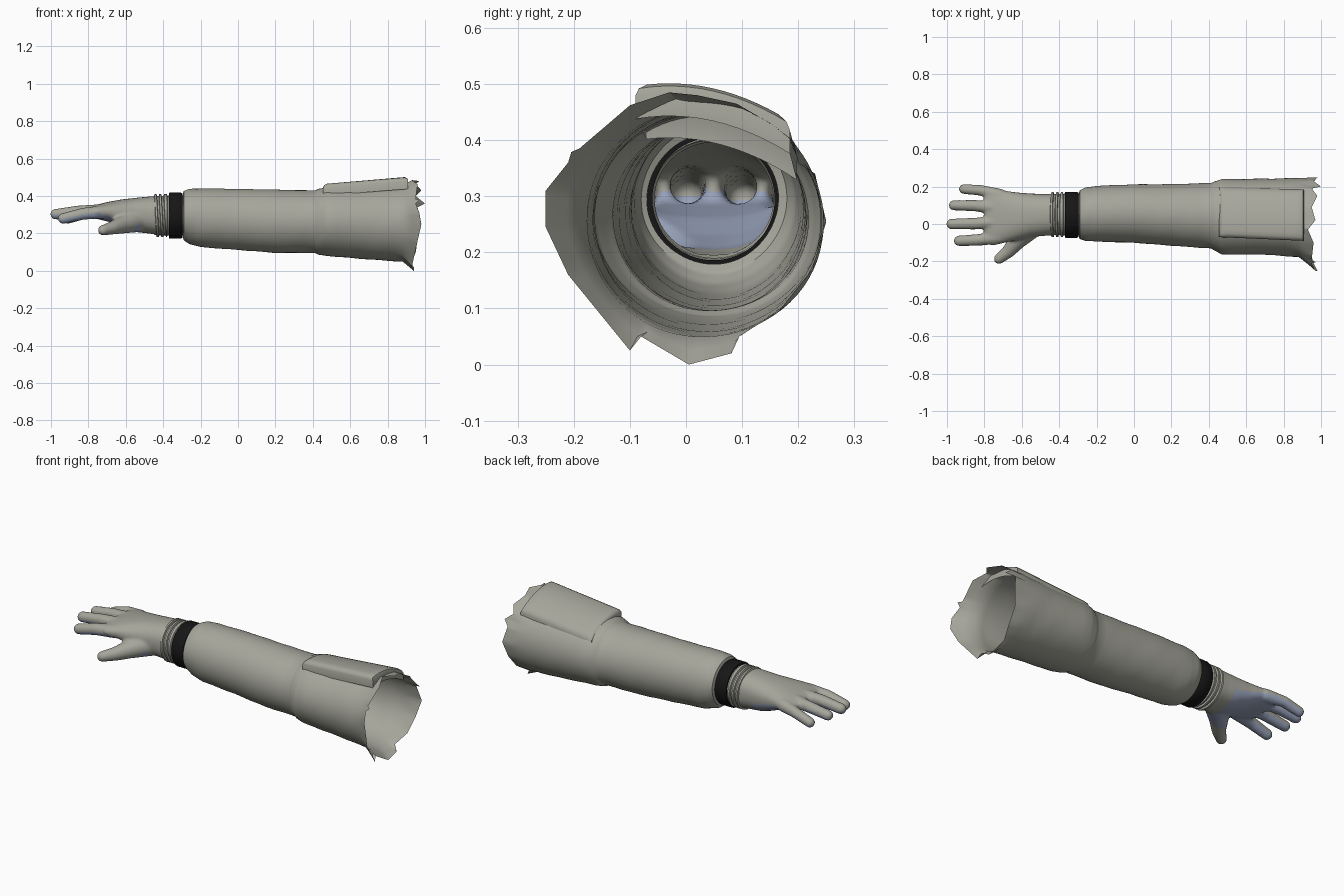
import bpy, bmesh, math
from mathutils import Vector

if "Cube" in bpy.data.objects:
    bpy.data.objects.remove(bpy.data.objects["Cube"], do_unlink=True)


def material(name, rgb):
    m = bpy.data.materials.new(name)
    m.use_nodes = True
    m.diffuse_color = (*rgb, 1)
    m.node_tree.nodes["Principled BSDF"].inputs["Base Color"].default_value = (*rgb, 1)
    return m


GREY = material("warm grey fabric", (0.38, 0.38, 0.33))
BLUE = material("blue grey palm", (0.31, 0.36, 0.49))
BLACK = material("black band", (0.008, 0.008, 0.008))
parts = []


def finish(name, bm, *mats):
    bmesh.ops.recalc_face_normals(bm, faces=bm.faces)
    mesh = bpy.data.meshes.new(name)
    bm.to_mesh(mesh)
    bm.free()
    for m in mats:
        mesh.materials.append(m)
    ob = bpy.data.objects.new(name, mesh)
    bpy.context.collection.objects.link(ob)
    parts.append(ob)
    return ob


def ring(section, n, power=1.0, ripple=0.0, tilt=0.0):
    """Rounded cross-section given as x, y low, y high, z low, z high."""
    x, y0, y1, z0, z1 = section
    points = []
    for i in range(n):
        t = math.tau * i / n
        c, s = math.cos(t), math.sin(t)
        r = 1 + ripple * math.sin(3 * t + 23 * x) * math.cos(17 * x + t)
        cy = math.copysign(abs(c) ** power, c) * r
        sz = math.copysign(abs(s) ** power, s) * r
        points.append(Vector((x + tilt * sz, (y0 + y1) / 2 + cy * (y1 - y0) / 2,
                              (z0 + z1) / 2 + sz * (z1 - z0) / 2)))
    return points


def loft(bm, rings, caps=False):
    rows = [[bm.verts.new(p) for p in r] for r in rings]
    n = len(rows[0])
    for a, b in zip(rows, rows[1:]):
        for i in range(n):
            j = (i + 1) % n
            bm.faces.new((a[i], a[j], b[j], b[i]))
    if caps:
        bm.faces.new(rows[0])
        bm.faces.new(rows[-1])


def refine(sections, steps):
    """Insert evenly blended sections between the given ones."""
    out = []
    for a, b in zip(sections, sections[1:]):
        out += [tuple(p + (q - p) * k / steps for p, q in zip(a, b)) for k in range(steps)]
    return out + [sections[-1]]


# Sleeve, with a stepped seam at the elbow and a torn flared end
N = 72
sleeve = [(-.295, -.07, .165, .18, .41), (-.29, -.08, .18, .165, .425),
          (-.26, -.09, .195, .145, .437), (-.2, -.095, .205, .128, .44),
          (0, -.1, .212, .112, .438), (.2, -.115, .212, .095, .435),
          (.41, -.13, .218, .095, .43), (.43, -.142, .228, .085, .44),
          (.47, -.163, .24, .08, .446), (.7, -.165, .243, .062, .452),
          (.88, -.178, .247, .05, .46)]
torn = [(.98, .25, .255), (.96, .23, .34), (1, .2, .36), (.95, .19, .4), (.98, .15, .43),
        (.95, .09, .465), (.97, .02, .48), (.93, -.03, .485), (.96, -.1, .462),
        (.95, -.19, .385), (1, -.225, .37), (.95, -.21, .36), (.97, -.25, .31),
        (.98, -.25, .245), (.96, -.21, .16), (.93, -.1, .025), (.92, -.08, .05),
        (.94, .005, 0), (.92, .095, .05), (.94, .1, .025), (.95, .165, .095), (.96, .225, .17)]
torn = [Vector(p) for p in torn]
angles = [math.atan2(p.z - .25, p.y - .02) % math.tau for p in torn]
order = sorted(range(len(torn)), key=lambda k: angles[k])
loop = [(angles[k], torn[k]) for k in order]
loop = [(loop[-1][0] - math.tau, loop[-1][1])] + loop + [(loop[0][0] + math.tau, loop[0][1])]
edge = []
for i in range(N):
    t = math.tau * i / N
    for (a, p), (b, q) in zip(loop, loop[1:]):
        if a <= t <= b:
            edge.append(p.lerp(q, (t - a) / max(b - a, 1e-6)))
            break
for a, p in loop[1:-1]:
    edge[round(a / math.tau * N) % N] = p.copy()
bm = bmesh.new()
rings = [ring(s, N, ripple=.012) for s in refine(sleeve, 4)]
rings.append([p.lerp(q, .5) for p, q in zip(rings[-1], edge)])
loft(bm, rings + [edge])
finish("sleeve", bm, GREY)

# Raised pocket panel that follows the top of the sleeve
bm = bmesh.new()
COLS, ROWS = 16, 12


def panel_ring(inset, drop):
    """Outline of the panel, pulled in and lowered by the given amounts."""
    x0, x1 = .455 + inset, .91 - inset
    corners = [(x0, -.07 + inset), (x1, -.09 + inset), (x1, .185 - inset), (x0, .197 - inset)]
    pts = []
    for k, count in enumerate((COLS, ROWS, COLS, ROWS)):
        a, b = corners[k], corners[(k + 1) % 4]
        for i in range(count):
            f = i / count
            pts.append(panel_point(a[0] + (b[0] - a[0]) * f, a[1] + (b[1] - a[1]) * f, drop))
    return pts


def panel_point(x, y, drop):
    return Vector((x, y, .502 - 1.45 * (y + .03) ** 2 - .085 * (.9 - x) - drop))


loft(bm, [panel_ring(0, .06), panel_ring(0, .018), panel_ring(.006, .006), panel_ring(.02, 0)])
bmesh.ops.remove_doubles(bm, verts=bm.verts, dist=1e-5)
grid = []
for j in range(ROWS + 1):
    v = j / ROWS
    row = []
    for i in range(COLS + 1):
        u = i / COLS
        low, high = -.05 - .02 * u, .177 - .012 * u
        row.append(bm.verts.new(panel_point(.475 + .415 * u, low + (high - low) * v, 0)))
    grid.append(row)
for a, b in zip(grid, grid[1:]):
    for i in range(COLS):
        bm.faces.new((a[i], a[i + 1], b[i + 1], b[i]))
bmesh.ops.remove_doubles(bm, verts=bm.verts, dist=1e-4)
finish("pocket_panel", bm, GREY)

# Wrist strap
bm = bmesh.new()
strap = (-.07, .168, .176, .414)


def grown(x, base, g):
    y0, y1, z0, z1 = base
    return (x, y0 - g, y1 + g, z0 - g, z1 + g)


loft(bm, [ring(grown(x, strap, g), 64) for x, g in
          ((-.37, -.01), (-.37, 0), (-.365, .004), (-.305, .004), (-.298, 0), (-.298, -.01))])
finish("wrist_strap", bm, BLACK)

# Gathered cuff with raised folds between strap and glove
bm = bmesh.new()
cuff = (-.062, .162, .188, .402)
folds = [(-.29, 0), (-.375, 0)]
for x in (-.385, -.41, -.435):
    folds += [(x + .008, -.002), (x + .005, .008), (x - .005, .008), (x - .008, -.002)]
folds.append((-.455, -.006))
loft(bm, [ring(grown(x, cuff, g), 56, tilt=-.006 if x < -.38 else 0) for x, g in folds])
finish("gathered_cuff", bm, GREY)

# Glove: palm, fingers and thumb fused into one skin
bm = bmesh.new()
palm = [(-.42, -.06, .16, .192, .4), (-.48, -.063, .16, .2, .397), (-.55, -.07, .163, .208, .39),
        (-.62, -.085, .168, .23, .382), (-.69, -.1, .178, .262, .37),
        (-.75, -.115, .19, .277, .355), (-.785, -.11, .19, .285, .345), (-.8, -.09, .17, .295, .335)]
loft(bm, [ring(s, 48, power=.85) for s in refine(palm, 2)], caps=True)


def digit(path):
    """Rounded finger from a path of x, y, z, radius."""
    for a, b in zip(path, path[1:]):
        for k in range(13):
            x, y, z, r = (p + (q - p) * k / 12 for p, q in zip(a, b))
            made = bmesh.ops.create_icosphere(bm, subdivisions=3, radius=r)
            bmesh.ops.translate(bm, verts=made["verts"], vec=(x, y, z))


digit([(-.72, .155, .315, .035), (-.82, .18, .305, .029), (-.91, .187, .278, .027)])
digit([(-.72, .085, .322, .036), (-.85, .098, .315, .031), (-.963, .1, .3, .028)])
digit([(-.72, .01, .322, .036), (-.85, .002, .318, .032), (-.975, 0, .303, .029)])
digit([(-.72, -.07, .315, .036), (-.83, -.085, .305, .032), (-.935, -.09, .28, .029)])
digit([(-.54, -.005, .272, .066), (-.62, -.085, .247, .048), (-.67, -.145, .23, .036),
       (-.722, -.187, .217, .028)])
glove = finish("glove", bm, GREY, BLUE)
skin = glove.modifiers.new("fuse", "REMESH")
skin.mode = "VOXEL"
skin.voxel_size = .008
soft = glove.modifiers.new("soften", "SMOOTH")
soft.factor = .5
soft.iterations = 6
fused = bpy.data.meshes.new_from_object(
    glove.evaluated_get(bpy.context.evaluated_depsgraph_get()))
glove.modifiers.clear()
glove.data = fused
fused.materials.clear()
for m in (GREY, BLUE):
    fused.materials.append(m)

# Open the wrist and colour the gripping side
bm = bmesh.new()
bm.from_mesh(fused)
bmesh.ops.delete(bm, geom=[f for f in bm.faces if f.calc_center_median().x > -.44],
                 context="FACES")
bm.normal_update()
for f in bm.faces:
    c = f.calc_center_median()
    on_thumb = c.x > -.77 and c.y < -.085 - .3 * max(0, -.66 - c.x)
    f.material_index = int(f.normal.z < -.15 and c.x < -.52 and not on_thumb)
bm.to_mesh(fused)
bm.free()

# Smooth shading with crisp seams
bpy.ops.object.select_all(action="DESELECT")
for ob in parts:
    ob.select_set(True)
bpy.context.view_layer.objects.active = parts[0]
bpy.ops.object.shade_smooth_by_angle(angle=math.radians(40))
